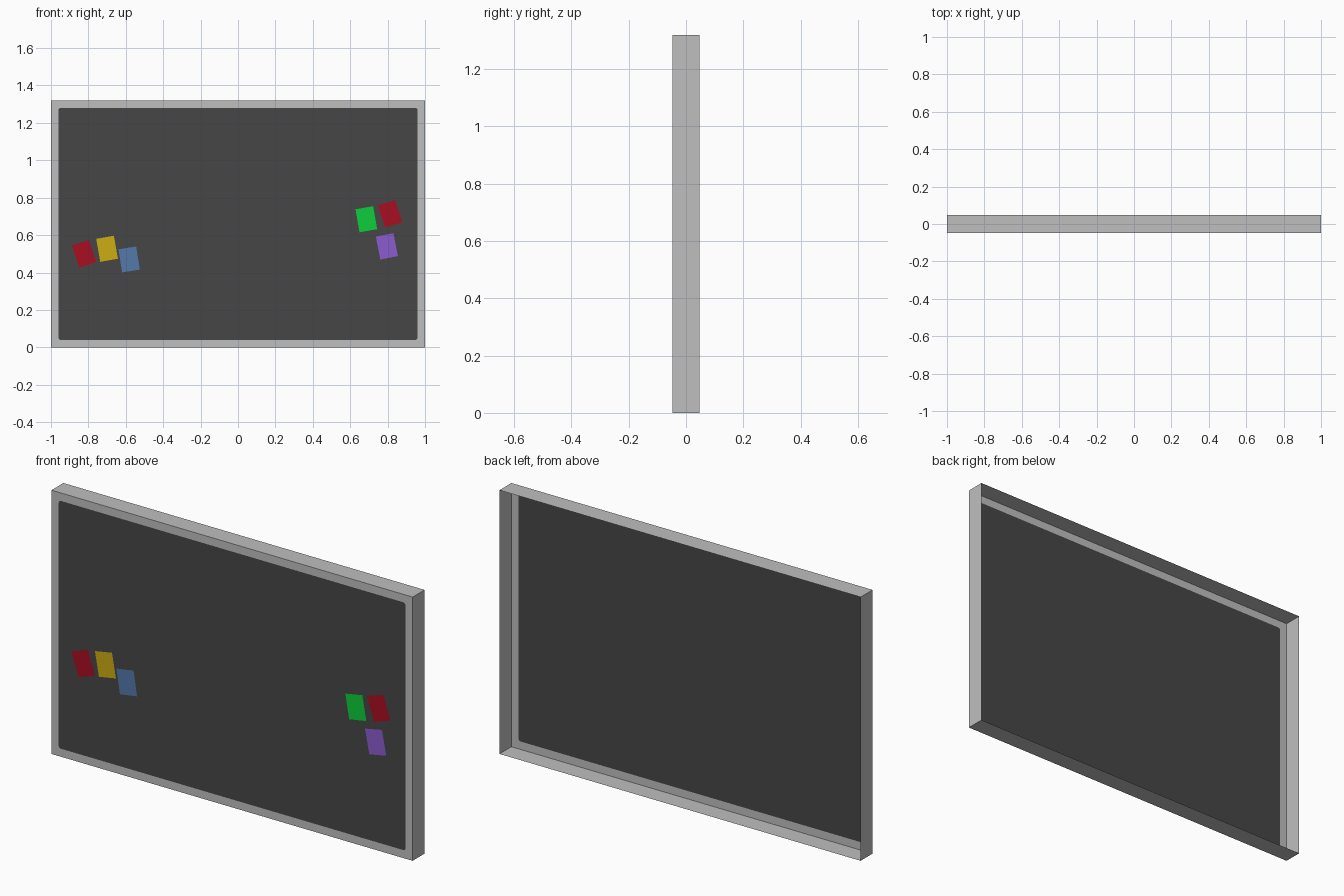
import bpy
import math

if "Cube" in bpy.data.objects:
    bpy.data.objects.remove(bpy.data.objects["Cube"])

FRONT, BACK = -0.047, 0.047
HEIGHT, LIP, RADIUS = 1.32, 0.04, 0.012


def material(name, rgb):
    """Make a flat colour from 0-255 display values."""
    lin = [((c / 255 + 0.055) / 1.055) ** 2.4 if c > 10 else c / 255 / 12.92 for c in rgb]
    mat = bpy.data.materials.new(name)
    mat.diffuse_color = (*lin, 1)
    mat.use_nodes = True
    mat.node_tree.nodes["Principled BSDF"].inputs["Base Color"].default_value = mat.diffuse_color
    return mat


def build(name, verts, faces, mat):
    mesh = bpy.data.meshes.new(name)
    mesh.from_pydata(verts, [], faces)
    mesh.materials.append(mat)
    obj = bpy.data.objects.new(name, mesh)
    bpy.context.collection.objects.link(obj)
    return obj


GREY = material("light grey", (191, 191, 191))
SLATE = material("slate", (70, 70, 70))
RED = material("red", (168, 14, 36))
YELLOW = material("yellow", (204, 172, 18))
BLUE = material("blue", (84, 120, 170))
GREEN = material("green", (14, 205, 60))
PURPLE = material("purple", (138, 92, 205))

# Corners run anticlockwise from bottom left, seen from the front
corners = [(-1, 0), (1, 0), (1, HEIGHT), (-1, HEIGHT)]
SEG = 4
opening = []
for i, (x, z) in enumerate(corners):
    cx = x - math.copysign(LIP + RADIUS, x)
    cz = z + (LIP + RADIUS if z == 0 else -LIP - RADIUS)
    for k in range(SEG + 1):
        a = math.pi + (i + k / SEG) * math.pi / 2
        opening.append((cx + RADIUS * math.cos(a), FRONT, cz + RADIUS * math.sin(a)))

# Frame: thin open-backed tray, four side walls and a front lip
verts = [(x, FRONT, z) for x, z in corners] + [(x, BACK, z) for x, z in corners] + opening
faces = []
N = SEG + 1
for i in range(4):
    j = (i + 1) % 4
    faces.append((i, i + 4, j + 4, j))
    faces.append((i, j, 8 + j * N, 8 + i * N + SEG))
    for k in range(SEG):
        faces.append((i, 8 + i * N + k + 1, 8 + i * N + k))
build("frame", verts, faces, GREY)

# Writing surface filling the opening
build("board_panel", opening, [tuple(range(len(opening)))], SLATE)

# Small tilted note cards: name, centre x, centre z, tilt, colour
cards = [
    ("left_red_note", -0.823, 0.500, 19, RED),
    ("left_yellow_note", -0.700, 0.527, 10, YELLOW),
    ("left_blue_note", -0.582, 0.470, 9, BLUE),
    ("right_green_note", 0.686, 0.685, 10, GREEN),
    ("right_red_note", 0.813, 0.714, 18, RED),
    ("right_purple_note", 0.796, 0.540, 11, PURPLE),
]
W, H = 0.048, 0.0625
for name, cx, cz, tilt, mat in cards:
    c, s = math.cos(math.radians(tilt)), math.sin(math.radians(tilt))
    quad = [(cx + u * c - v * s, FRONT - 0.0015, cz + u * s + v * c)
            for u, v in ((-W, -H), (W, -H), (W, H), (-W, H))]
    build(name, quad, [(0, 1, 2, 3)], mat)
